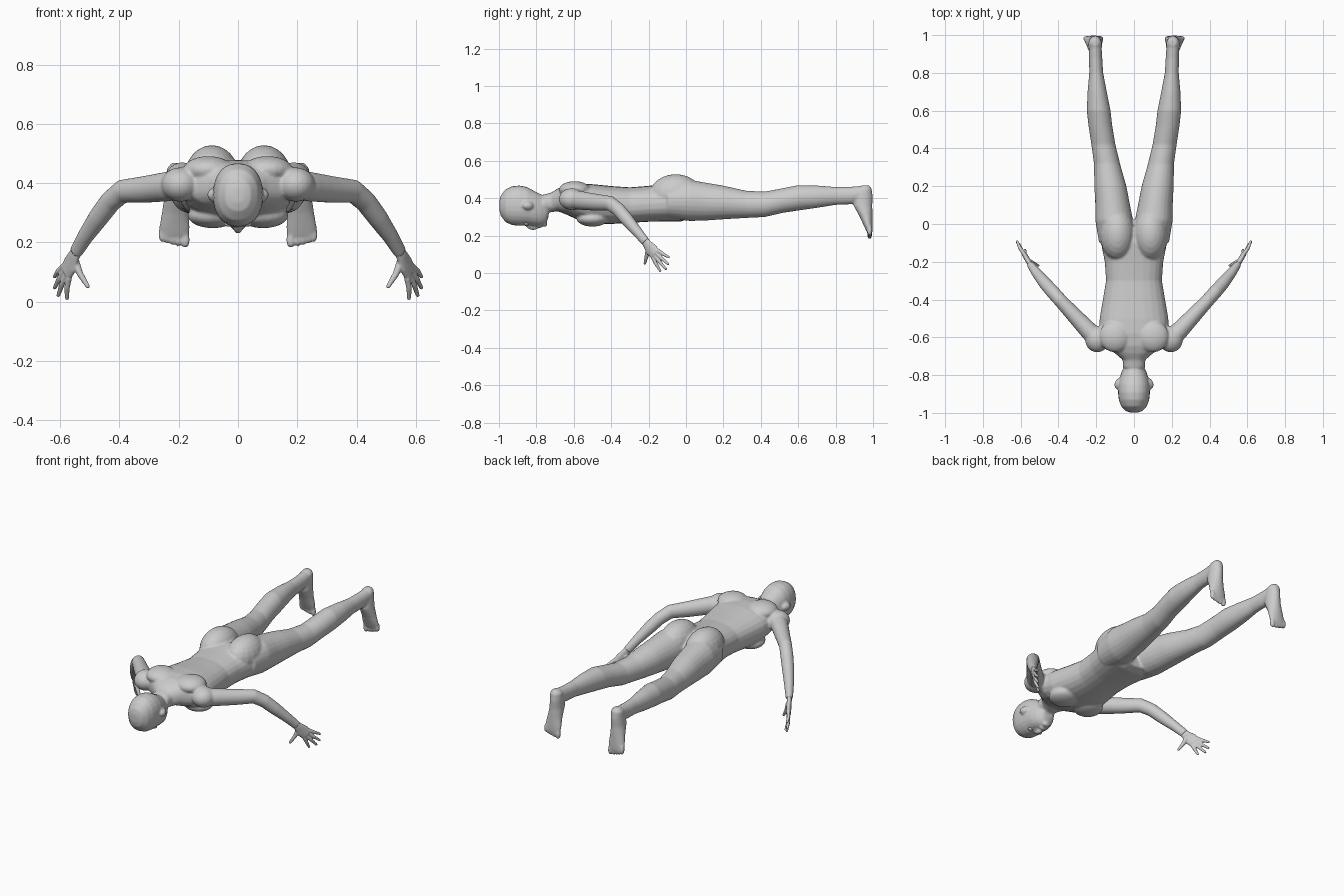
import bpy, bmesh, math
from mathutils import Vector, Matrix

cube = bpy.data.objects.get("Cube")
if cube:
    bpy.data.objects.remove(cube)

skin = bpy.data.materials.new("plain_grey")
skin.use_nodes = True
GREY = (0.6, 0.6, 0.6, 1)
skin.diffuse_color = GREY
skin.node_tree.nodes["Principled BSDF"].inputs["Base Color"].default_value = GREY
X, Y, Z = Vector((1, 0, 0)), Vector((0, 1, 0)), Vector((0, 0, 1))


def loft(bm, pts, ref=Z, axis=None, power=1.0, n=24):
    """Skin rounded rings (x, y, z, half width, half depth) along a path."""
    rings = []
    for i, (x, y, z, a, b) in enumerate(pts):
        t = axis or Vector(pts[min(i + 1, len(pts) - 1)][:3]) - Vector(pts[max(i - 1, 0)][:3])
        u = t.cross(ref).normalized()
        v = u.cross(t).normalized()
        ring = []
        for k in range(n):
            c, s = math.cos(math.tau * k / n), math.sin(math.tau * k / n)
            c = math.copysign(abs(c) ** power, c)
            s = math.copysign(abs(s) ** power, s)
            ring.append(bm.verts.new(Vector((x, y, z)) + u * a * c + v * b * s))
        rings.append(ring)
    for r, q in zip(rings, rings[1:]):
        for k in range(n):
            bm.faces.new((r[k], r[(k + 1) % n], q[(k + 1) % n], q[k]))
    bm.faces.new(rings[0][::-1])
    bm.faces.new(rings[-1])


def ball(bm, centre, size, rot=Matrix()):
    m = Matrix.Translation(centre) @ rot @ Matrix.Diagonal((*size, 1))
    bmesh.ops.create_uvsphere(bm, u_segments=20, v_segments=12, radius=1, matrix=m)


def tube(bm, path, radii):
    """Slim round limb with a rounded tip."""
    loft(bm, [(*p, r, r) for p, r in zip(path, radii)], n=12)
    ball(bm, path[-1], (radii[-1],) * 3)


def both(bm, build):
    """Build on the left (+x), then copy across to the right."""
    build(bm)
    geom = bmesh.ops.duplicate(bm, geom=bm.verts[:] + bm.edges[:] + bm.faces[:])["geom"]
    for v in geom:
        if isinstance(v, bmesh.types.BMVert):
            v.co.x = -v.co.x


def finish(name, bm, voxel, rounds):
    bmesh.ops.recalc_face_normals(bm, faces=bm.faces[:])
    me = bpy.data.meshes.new(name)
    bm.to_mesh(me)
    bm.free()
    ob = bpy.data.objects.new(name, me)
    bpy.context.collection.objects.link(ob)
    me.materials.append(skin)
    me.shade_smooth()
    if voxel:
        mod = ob.modifiers.new("blend", "REMESH")
        mod.mode, mod.voxel_size, mod.use_smooth_shade = "VOXEL", voxel, True
        mod = ob.modifiers.new("soften", "SMOOTH")
        mod.factor, mod.iterations = 0.5, rounds


def limbs(bm):
    # leg
    loft(bm, [(.1, -.1, .385, .085, .09), (.105, .02, .388, .1, .11),
              (.113, .1, .382, .092, .102), (.125, .2, .377, .085, .09),
              (.143, .32, .367, .069, .073), (.162, .42, .367, .064, .068),
              (.178, .52, .388, .063, .066), (.187, .6, .402, .063, .068),
              (.195, .7, .408, .051, .06), (.2, .8, .412, .037, .048),
              (.203, .88, .414, .035, .047), (.206, .95, .425, .034, .042)], axis=Y)
    # foot and heel
    loft(bm, [(.206, .96, .468, .018, .02), (.206, .955, .45, .034, .038),
              (.206, .948, .41, .037, .05), (.208, .946, .36, .039, .05),
              (.212, .963, .3, .045, .034), (.214, .975, .25, .052, .023),
              (.214, .981, .222, .05, .016)], ref=Y, axis=-Z)
    # toes, biggest on the inner side
    for i in range(5):
        r = .016 if i == 0 else .0115
        x = .178 if i == 0 else .183 + i * .0185
        ball(bm, (x, .982, .208 + i * .005), (r, .014, .028))
    # buttock, shoulder, shoulder blade, chest
    ball(bm, (.088, -.055, .42), (.093, .14, .108))
    ball(bm, (.195, -.61, .395), (.065, .07, .058))
    ball(bm, (.1, -.595, .445), (.085, .085, .046))
    ball(bm, (.085, -.5, .29), (.085, .085, .042))
    # arm
    loft(bm, [(.17, -.635, .4, .05, .05), (.24, -.565, .388, .048, .05),
              (.32, -.48, .378, .041, .045), (.39, -.405, .372, .036, .04),
              (.43, -.36, .338, .036, .037), (.47, -.315, .285, .034, .035),
              (.515, -.26, .22, .027, .028), (.548, -.215, .165, .02, .025)])
    # ear
    ball(bm, (.084, -.845, .36), (.018, .03, .022), Matrix.Rotation(.3, 4, "Z"))


body = bmesh.new()
both(body, limbs)
# torso: y, half width, top, bottom
torso = [(-.76, .058, .42, .325), (-.72, .06, .43, .325), (-.685, .1, .452, .33),
         (-.645, .165, .468, .315), (-.58, .185, .477, .285), (-.5, .182, .475, .262),
         (-.4, .165, .465, .262), (-.3, .148, .458, .268), (-.2, .155, .466, .274),
         (-.1, .175, .478, .275), (-.03, .178, .465, .275), (.02, .12, .42, .29)]
loft(body, [(0, y, (t + b) / 2, w, (t - b) / 2) for y, w, t, b in torso], axis=Y, power=.85)
# head: y, half width, top, bottom
head = [(-.998, .02, .385, .335), (-.99, .044, .415, .305), (-.965, .068, .447, .272),
        (-.93, .081, .464, .256), (-.89, .085, .468, .252), (-.85, .083, .46, .254),
        (-.81, .075, .438, .25), (-.775, .063, .42, .25), (-.75, .05, .41, .26),
        (-.735, .04, .4, .3)]
loft(body, [(0, y, (t + b) / 2, w, (t - b) / 2) for y, w, t, b in head], axis=Y, power=.9)
# nose, lips, chin
ball(body, (0, -.825, .248), (.015, .032, .018), Matrix.Rotation(-.25, 4, "X"))
ball(body, (0, -.785, .25), (.024, .012, .012))
ball(body, (0, -.758, .262), (.026, .018, .016))
finish("body", body, .006, 5)


def hand(bm):
    palm = [(.54, -.225, .178), (.553, -.208, .155), (.566, -.185, .125), (.579, -.163, .1)]
    wide = (.022, .026, .036, .034)
    spread = Vector((.02, .03, .045)).normalized()
    across = (Vector(palm[3]) - Vector(palm[0])).cross(spread)
    loft(bm, [(*p, .014, w) for p, w in zip(palm, wide)], ref=spread, n=16)
    # four fingers fanning from the knuckles
    tips = [(.577, -.138, .012), (.606, -.108, .022), (.618, -.096, .048), (.618, -.093, .085)]
    for i, tip in enumerate(tips):
        root = Vector(palm[3]) + spread * (i - 1.5) * .017
        mid = root.lerp(Vector(tip), .5) + across.normalized() * .004
        tube(bm, [root, mid, Vector(tip)], (.0105, .0095, .007))
    # thumb
    tube(bm, [Vector(p) for p in ((.552, -.2, .14), (.532, -.21, .092), (.507, -.22, .052))],
         (.015, .011, .0075))


hands = bmesh.new()
both(hands, hand)
finish("hands", hands, .0035, 3)


# eyes resting under the brow
def eye(bm):
    ball(bm, (.032, -.853, .264), (.015, .011, .011))


eyes = bmesh.new()
both(eyes, eye)
finish("eyes", eyes, 0, 0)
